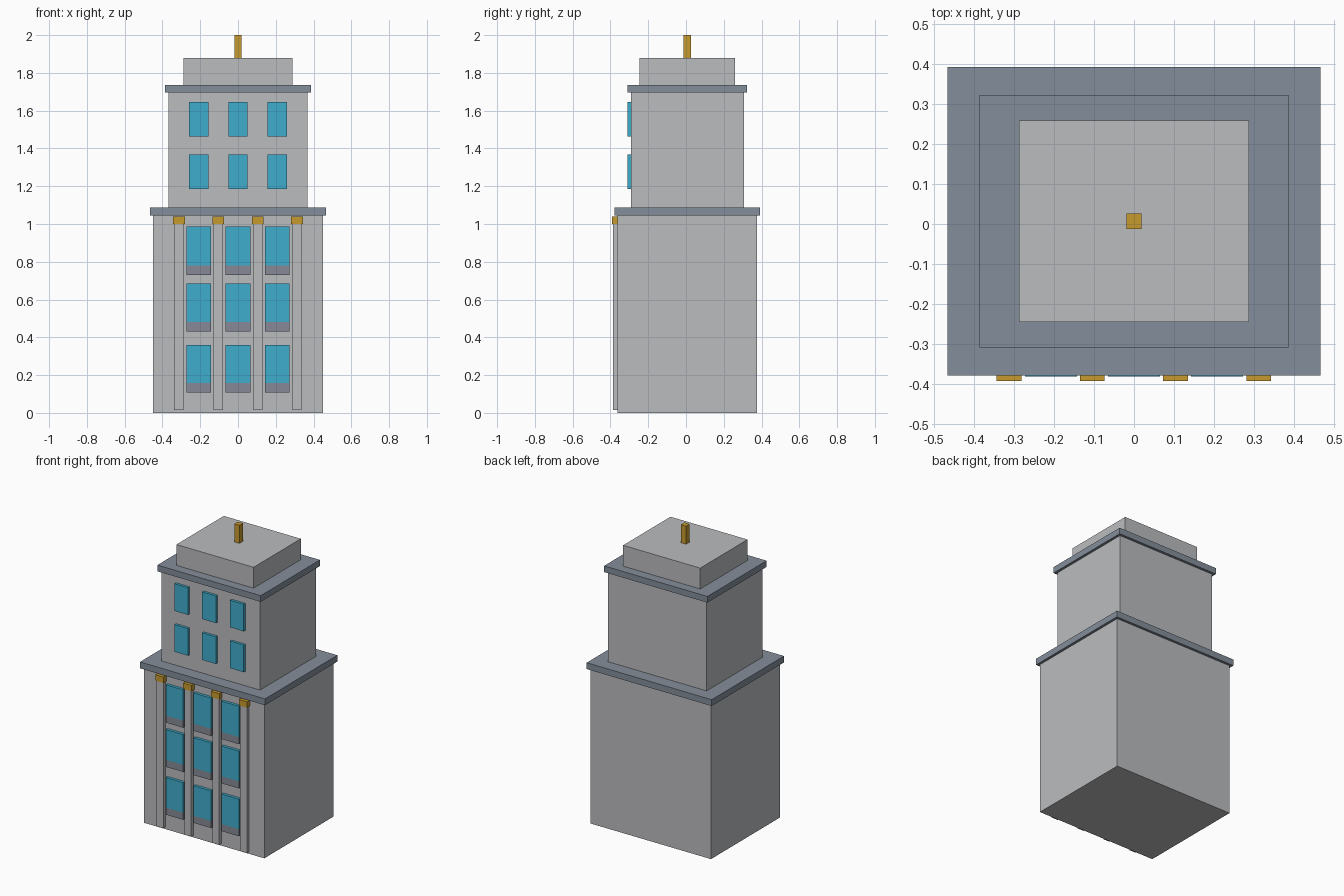
import bpy, bmesh

if "Cube" in bpy.data.objects:
    bpy.data.objects.remove(bpy.data.objects["Cube"])


def material(name, rgb):
    lin = [((c / 255 + 0.055) / 1.055) ** 2.4 for c in rgb]
    m = bpy.data.materials.new(name)
    m.diffuse_color = (*lin, 1)
    m.use_nodes = True
    m.node_tree.nodes["Principled BSDF"].inputs["Base Color"].default_value = m.diffuse_color
    return m


STONE = material("light grey stone", (187, 188, 191))
SLATE = material("slate blue grey", (132, 142, 155))
GLASS = material("blue glass", (64, 174, 205))
PANEL = material("grey sill panel", (134, 138, 150))
GOLD = material("gold", (198, 154, 46))


def box(name, x, y, z, mat, sill=None):
    """Box from (min, max) ranges; an optional sill colours the part below that height."""
    bm = bmesh.new()
    bmesh.ops.create_cube(bm, size=1)
    for v in bm.verts:
        v.co = [r[0] if c < 0 else r[1] for c, r in zip(v.co, (x, y, z))]
    mesh = bpy.data.meshes.new(name)
    mesh.materials.append(mat)
    if sill is not None:
        mesh.materials.append(PANEL)
        bmesh.ops.bisect_plane(bm, geom=bm.verts[:] + bm.edges[:] + bm.faces[:],
                               plane_co=(0, 0, sill), plane_no=(0, 0, 1))
        for f in bm.faces:
            f.material_index = int(f.calc_center_median().z < sill - 0.001)
    bm.to_mesh(mesh)
    bm.free()
    ob = bpy.data.objects.new(name, mesh)
    bpy.context.collection.objects.link(ob)
    return ob


CY = 0.007  # the tower body sits slightly behind centre


def tier(name, hx, hy, z0, z1, mat):
    box(name, (-hx, hx), (CY - hy, CY + hy), (z0, z1), mat)


# Stacked tiers and ledges
tier("lower_block", 0.45, 0.369, 0, 1.045, STONE)
tier("lower_ledge", 0.467, 0.386, 1.045, 1.088, SLATE)
tier("upper_block", 0.369, 0.299, 1.088, 1.695, STONE)
tier("upper_ledge", 0.386, 0.316, 1.695, 1.737, SLATE)
tier("roof_block", 0.288, 0.2525, 1.737, 1.878, STONE)
tier("spire", 0.019, 0.019, 1.878, 2.0, GOLD)

# Pilasters with gold capitals
for i in range(4):
    x = -0.3125 + i * 0.2083
    box("pilaster", (x - 0.025, x + 0.025), (-0.387, -0.36), (0.015, 1.0), STONE)
    box("capital", (x - 0.031, x + 0.031), (-0.3925, -0.36), (1.0, 1.04), GOLD)

# Windows: three columns, lower ones with a grey sill panel
for i in (-1, 0, 1):
    x = i * 0.208
    for z0, z1 in ((0.109, 0.36), (0.432, 0.684), (0.731, 0.987)):
        box("lower_window", (x - 0.065, x + 0.065), (-0.381, -0.36), (z0, z1), GLASS, z0 + 0.048)
    for z0, z1 in ((1.186, 1.369), (1.462, 1.645)):
        box("upper_window", (x - 0.051, x + 0.051), (-0.309, -0.29), (z0, z1), GLASS)
